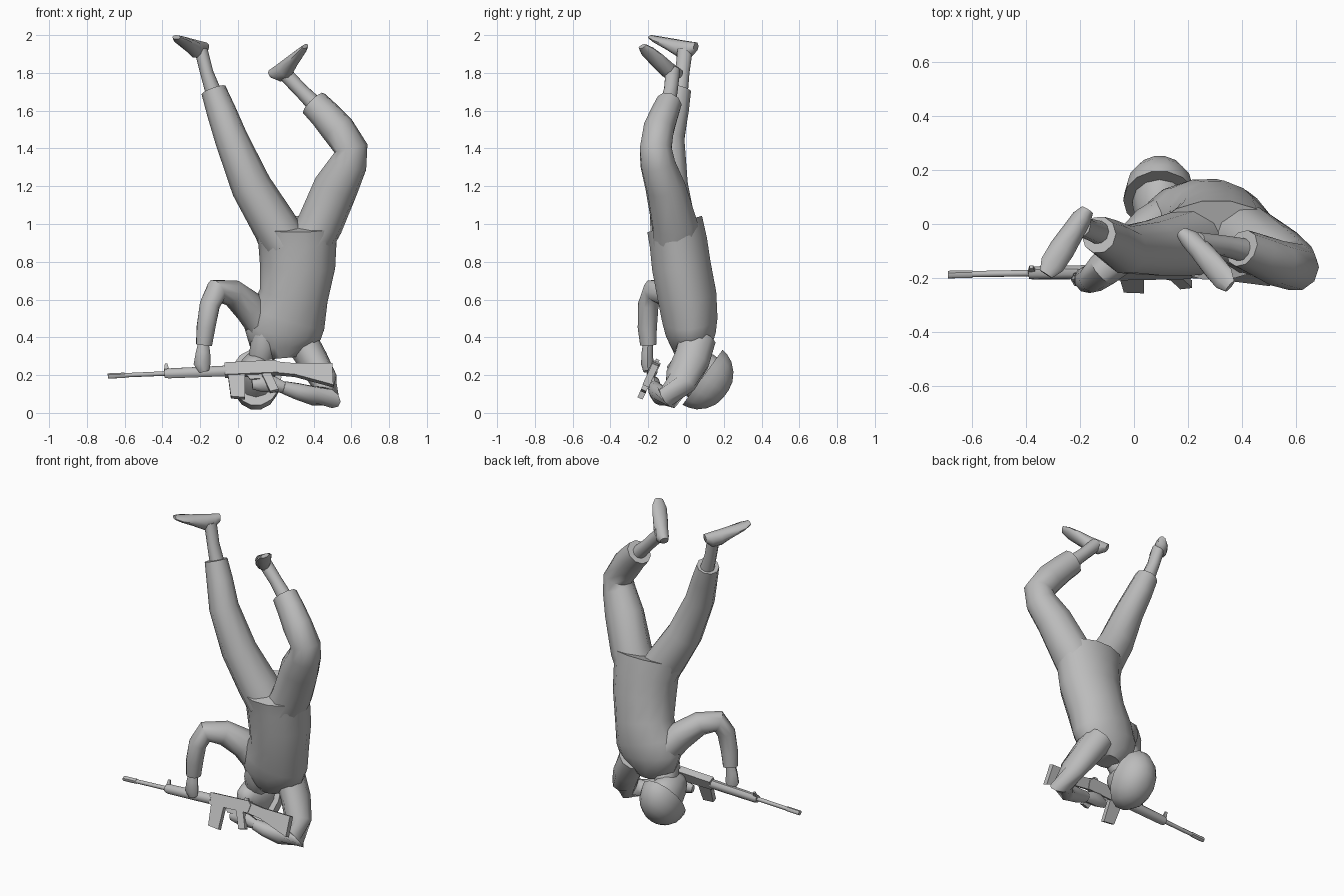
import bpy, bmesh, math
from mathutils import Vector, Matrix

grey = bpy.data.materials.new("plain grey")
grey.diffuse_color = (0.5, 0.5, 0.5, 1)


def finish(name, bm, angle=45, matrix=None):
    bmesh.ops.recalc_face_normals(bm, faces=bm.faces)
    me = bpy.data.meshes.new(name)
    bm.to_mesh(me)
    bm.free()
    me.materials.append(grey)
    me.shade_smooth()
    me.set_sharp_from_angle(angle=math.radians(angle))
    ob = bpy.data.objects.new(name, me)
    bpy.context.collection.objects.link(ob)
    if matrix:
        ob.matrix_world = matrix
    return ob


def tube(name, rings, ref=(1, 0, 0), sides=10, normals=None, matrix=None, angle=45):
    """Loft of ellipses; a ring is x, y, z, half width along ref, half width across."""
    bm = bmesh.new()
    pts = [Vector(r[:3]) for r in rings]
    loops = []
    for i, r in enumerate(rings):
        t = pts[min(i + 1, len(pts) - 1)] - pts[max(i - 1, 0)]
        if normals and i in normals:
            t = Vector(normals[i])
        t.normalize()
        u = Vector(ref)
        u = (u - t * u.dot(t)).normalized()
        v = t.cross(u)
        loops.append([bm.verts.new(pts[i] + u * r[3] * math.cos(k * math.tau / sides)
                                   + v * r[4] * math.sin(k * math.tau / sides))
                      for k in range(sides)])
    for a, b in zip(loops, loops[1:]):
        for k in range(sides):
            j = (k + 1) % sides
            bm.faces.new((a[k], a[j], b[j], b[k]))
    bm.faces.new(loops[0])
    bm.faces.new(loops[-1])
    return finish(name, bm, angle, matrix)


def prism(name, outline, thick, matrix):
    """Side outline (x, z) given a thickness along local y."""
    bm = bmesh.new()
    f = bm.faces.new([bm.verts.new((x, -thick / 2, z)) for x, z in outline])
    ext = bmesh.ops.extrude_face_region(bm, geom=[f])["geom"]
    bmesh.ops.translate(bm, vec=(0, thick, 0),
                        verts=[g for g in ext if isinstance(g, bmesh.types.BMVert)])
    return finish(name, bm, 30, matrix)


def foot(name, heel, toe, n):
    heel, toe, n = Vector(heel), Vector(toe), Vector(n).normalized()
    d = toe - heel
    rings = []
    for f, a, b in ((0, .024, .026), (.12, .038, .045), (.32, .042, .048),
                    (.6, .048, .032), (.85, .046, .02), (1, .026, .011)):
        c = heel + d * f - n * b
        rings.append((*c, a, b))
    tube(name, rings, ref=d.cross(n), normals={i: d for i in range(6)}, angle=50)


# Shirt with tilted hem
tube("shirt", [(.305, -.06, 1.0, .24, .155), (.315, -.04, .9, .207, .157),
               (.315, -.025, .78, .2, .16), (.295, .005, .62, .182, .16),
               (.26, .02, .5, .205, .15), (.235, .025, .42, .205, .135),
               (.235, .03, .35, .17, .11), (.24, .03, .29, .08, .07)],
     sides=14, normals={0: (0, .3, -1)})

# Trousers
tube("straight_trouser_leg", [(.25, -.06, .9, .12, .13), (.19, -.07, 1.0, .12, .125),
                              (.07, -.09, 1.2, .108, .105), (-.035, -.095, 1.45, .088, .09),
                              (-.09, -.06, 1.6, .078, .078), (-.13, -.04, 1.71, .067, .07)])
tube("bent_trouser_leg", [(.38, -.05, .9, .12, .13), (.435, -.06, 1.0, .122, .125),
                          (.52, -.11, 1.2, .12, .108), (.585, -.15, 1.32, .1, .095),
                          (.598, -.16, 1.4, .09, .088), (.53, -.145, 1.5, .09, .085),
                          (.46, -.115, 1.58, .083, .077), (.4, -.09, 1.64, .078, .07)],
     ref=(1, 0, .2), normals={4: (-.25, 0, 1)})

# Ankles and shoes
tube("straight_ankle", [(-.12, -.035, 1.67, .045, .045), (-.165, -.02, 1.8, .035, .04),
                        (-.195, -.005, 1.92, .035, .042)])
tube("bent_ankle", [(.42, -.1, 1.62, .045, .045), (.33, -.08, 1.71, .038, .038),
                    (.235, -.07, 1.81, .04, .04)])
foot("straight_shoe", (-.17, .055, 1.962), (-.325, -.185, 2.0), (.1, .1, 1))
foot("bent_shoe", (.165, -.03, 1.815), (.35, -.23, 1.95), (-.5, .1, .8))

# Arms
tube("lowered_arm", [(.14, .03, .45, .08, .1), (.06, -.02, .56, .085, .09),
                     (-.03, -.1, .635, .07, .075), (-.115, -.17, .645, .065, .065),
                     (-.15, -.2, .57, .055, .055), (-.17, -.205, .45, .05, .052),
                     (-.18, -.2, .36, .042, .045)], ref=(.6, -.6, .6))
tube("bent_arm", [(.33, .06, .39, .09, .1), (.395, .03, .28, .083, .1),
                  (.455, -.03, .17, .073, .09), (.48, -.095, .08, .065, .07),
                  (.4, -.13, .09, .052, .055), (.31, -.155, .115, .045, .045),
                  (.24, -.165, .135, .035, .037)], ref=(.5, .3, .8))

# Hands
tube("barrel_hand", [(-.182, -.2, .38, .026, .026), (-.185, -.205, .32, .038, .03),
                     (-.19, -.205, .26, .045, .033), (-.18, -.2, .22, .028, .026)], sides=8)
tube("grip_hand", [(.26, -.163, .13, .026, .026), (.19, -.17, .15, .036, .042),
                   (.13, -.175, .155, .034, .045), (.075, -.18, .15, .018, .025)],
     ref=(0, 1, 0), sides=8)

# Neck, head and helmet along the tilted crown direction
tube("neck", [(.145, -.02, .435, .06, .065), (.14, -.01, .37, .072, .075),
              (.125, .02, .3, .068, .075), (.11, .06, .23, .06, .07)])
crown, face = Vector((0, .81, -.59)), Vector((0, -.59, -.81))
centre = Vector((.095, .1, .18))


def head_part(name, rows, sides):
    rings = [(*(centre + crown * h + face * s), a, b) for h, s, a, b in rows]
    tube(name, rings, sides=sides, normals={i: crown for i in range(len(rings))}, angle=50)


head_part("head", [(-.2, .035, .03, .03), (-.17, .03, .06, .065), (-.11, .01, .085, .11),
                   (-.04, 0, .1, .13), (.05, 0, .1, .13)], 12)
head_part("helmet", [(-.015, 0, .135, .185), (.02, 0, .13, .178), (.06, 0, .12, .16),
                     (.1, 0, .095, .122), (.127, 0, .06, .075), (.137, 0, .02, .025)], 14)

# Rifle frame: rolled and slightly pitched
ax = Vector((1, .018, .043)).normalized()
up = Vector((0, .42, .91))
up = (up - ax * up.dot(ax)).normalized()
side = up.cross(ax)
G = Matrix((ax, side, up)).transposed().to_4x4()
G.translation = (0, -.175, .225)

tube("rifle_barrel", [(-.69, 0, 0, .012, .012), (-.3, 0, 0, .013, .013)],
     ref=(0, 1, 0), sides=8, matrix=G)
tube("muzzle_sleeve", [(-.69, 0, 0, .015, .015), (-.6, 0, 0, .015, .015)],
     ref=(0, 1, 0), sides=8, matrix=G)
tube("rifle_handguard", [(-.39, 0, 0, .022, .024), (-.37, 0, 0, .025, .029),
                         (-.06, 0, 0, .027, .031)], ref=(0, 1, 0), sides=8, matrix=G)
parts = {
    "rifle_receiver": ([(-.07, -.03), (.21, -.03), (.22, .02), (.2, .042), (-.07, .04)], .045),
    "rifle_stock": ([(.2, .035), (.3, .02), (.5, .01), (.5, -.115), (.3, -.045), (.2, -.03)], .036),
    "rifle_magazine": ([(-.055, -.02), (.035, -.02), (.03, -.165), (-.045, -.155)], .03),
    "rifle_grip": ([(.12, -.02), (.17, -.02), (.21, -.125), (.165, -.135)], .03),
    "trigger_guard": ([(.04, -.02), (.13, -.02), (.125, -.055), (.06, -.055)], .01),
    "front_sight": ([(-.395, .0), (-.36, .0), (-.372, .055), (-.385, .055)], .012),
    "rear_sight": ([(.15, .03), (.19, .03), (.185, .055), (.165, .055)], .02),
}
for name, (outline, thick) in parts.items():
    prism(name, outline, thick, G)
